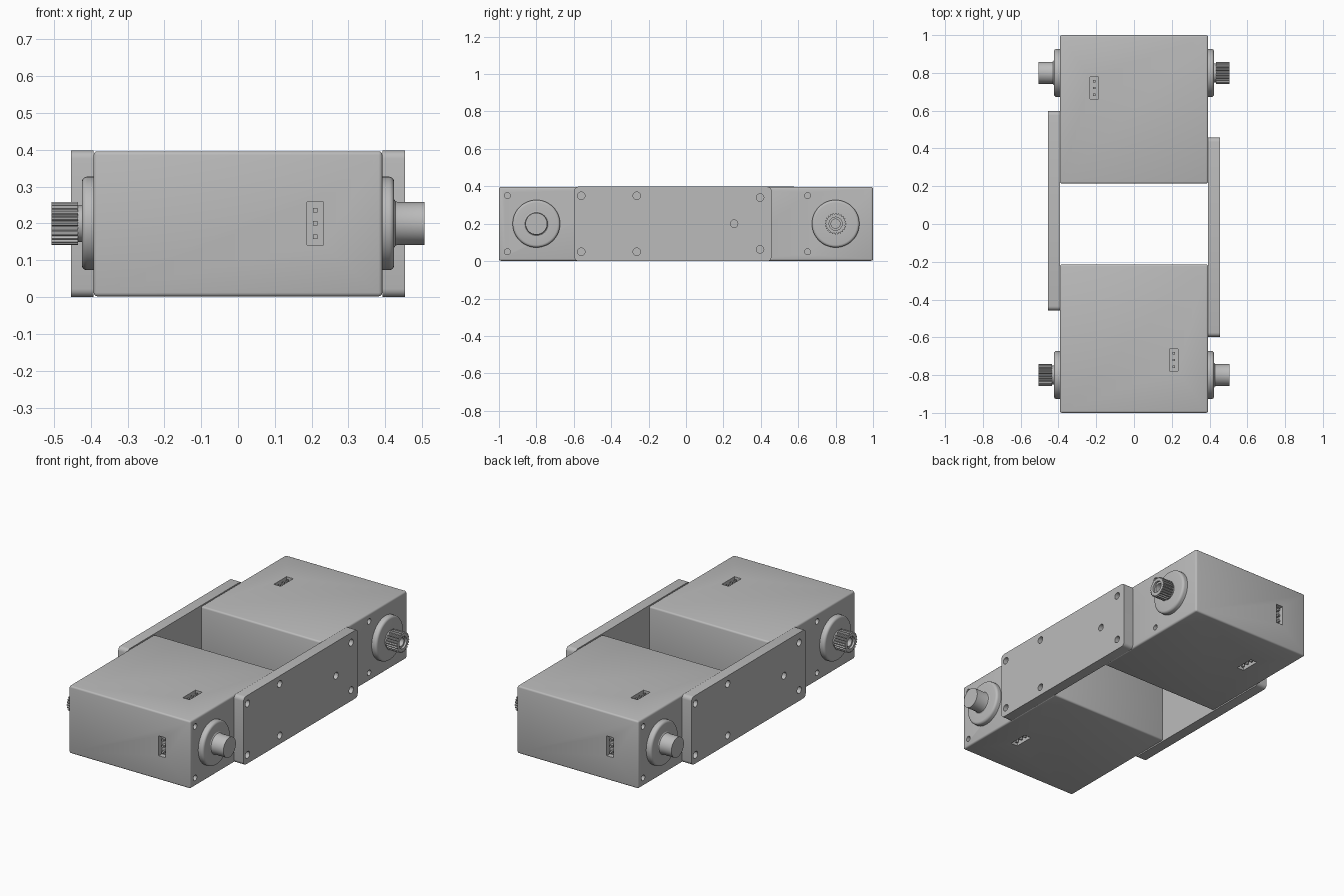
import bpy, bmesh, math
from mathutils import Matrix, Vector

if "Cube" in bpy.data.objects:
    bpy.data.objects.remove(bpy.data.objects["Cube"], do_unlink=True)

grey = bpy.data.materials.new("plain grey")
grey.use_nodes = True
grey.diffuse_color = (0.5, 0.5, 0.5, 1)
grey.node_tree.nodes["Principled BSDF"].inputs["Base Color"].default_value = (0.5, 0.5, 0.5, 1)

AXLE_Y, MID_Z = -0.8, 0.2
SOCKET_X, SOCKET_Y = 0.21, -0.72


def make(name, bm):
    mesh = bpy.data.meshes.new(name)
    bmesh.ops.recalc_face_normals(bm, faces=bm.faces)
    bm.to_mesh(mesh)
    bm.free()
    mesh.materials.append(grey)
    ob = bpy.data.objects.new(name, mesh)
    bpy.context.collection.objects.link(ob)
    return ob


def select(ob):
    bpy.ops.object.select_all(action='DESELECT')
    ob.select_set(True)
    bpy.context.view_layer.objects.active = ob


def add_box(bm, lo, hi):
    lo, hi = Vector(lo), Vector(hi)
    m = Matrix.Translation((lo + hi) / 2) @ Matrix.Diagonal((*(hi - lo), 1))
    return bmesh.ops.create_cube(bm, size=1, matrix=m)["verts"]


def add_hole(bm, x, y, z, radius, depth):
    m = Matrix.Translation((x, y, z)) @ Matrix.Rotation(math.pi / 2, 4, 'Y')
    bmesh.ops.create_cone(bm, cap_ends=True, segments=20, radius1=radius,
                          radius2=radius, depth=depth * 2, matrix=m)


def carve(ob, cutter_bm):
    cutter = make("cutter", cutter_bm)
    cutter.hide_render = True
    mod = ob.modifiers.new("carve", 'BOOLEAN')
    mod.operation, mod.solver, mod.object = 'DIFFERENCE', 'EXACT', cutter
    select(ob)
    bpy.ops.object.modifier_apply(modifier=mod.name)
    bpy.data.objects.remove(cutter, do_unlink=True)


def lathe(bm, profile, segments=48):
    """Spin (x, radius) points around the axle line."""
    verts = [bm.verts.new((x, AXLE_Y + r, MID_Z)) for x, r in profile]
    edges = [bm.edges.new(pair) for pair in zip(verts, verts[1:])]
    bmesh.ops.spin(bm, geom=verts + edges, cent=(0, AXLE_Y, MID_Z), axis=(1, 0, 0),
                   angle=math.tau, steps=segments)
    bmesh.ops.remove_doubles(bm, verts=bm.verts, dist=0.0001)


def boss_profile(side):
    arc = [(0.41 + 0.014 * math.sin(a), 0.113 + 0.014 * math.cos(a))
           for a in (math.radians(d) for d in range(0, 91, 18))]
    return [(side * x, r) for x, r in [(0.38, 0.127)] + arc]


def build_half(end, turn):
    parts = []

    # Motor housing with sockets and screw holes
    bm = bmesh.new()
    add_box(bm, (-0.392, -1, 0.002), (0.392, -0.214, 0.396))
    bmesh.ops.bevel(bm, geom=bm.edges[:], offset=0.01, segments=3, profile=0.5, affect='EDGES')
    housing = make(end + "_housing", bm)
    cut = bmesh.new()
    add_box(cut, (SOCKET_X - 0.022, -1.1, MID_Z - 0.058), (SOCKET_X + 0.022, -0.97, MID_Z + 0.058))
    for lo, hi in ((-0.1, 0.032), (0.366, 0.5)):
        add_box(cut, (SOCKET_X - 0.022, SOCKET_Y - 0.058, lo), (SOCKET_X + 0.022, SOCKET_Y + 0.058, hi))
    for z in (0.05, 0.35):
        add_hole(cut, 0.392, -0.955, z, 0.016, 0.03)
        add_hole(cut, -0.392, -0.65, z, 0.016, 0.03)
    carve(housing, cut)
    parts.append(housing)

    # Connector pins
    bm = bmesh.new()
    p = 0.006
    for step in (-0.036, 0, 0.036):
        z, y = MID_Z + step, SOCKET_Y + step
        add_box(bm, (SOCKET_X - p, -0.995, z - p), (SOCKET_X + p, -0.96, z + p))
        for lo, hi in ((0.007, 0.04), (0.36, 0.391)):
            add_box(bm, (SOCKET_X - p, y - p, lo), (SOCKET_X + p, y + p, hi))
    parts.append(make(end + "_connector_pins", bm))

    # Plain axle on its round boss
    bm = bmesh.new()
    lathe(bm, boss_profile(1) + [(0.424, 0.066), (0.428, 0.06), (0.435, 0.058), (0.506, 0.058), (0.506, 0)])
    parts.append(make(end + "_plain_axle", bm))

    # Drive boss and neck
    bm = bmesh.new()
    lathe(bm, boss_profile(-1) + [(-0.424, 0.05), (-0.44, 0.05)])
    parts.append(make(end + "_drive_boss", bm))

    # Toothed drive shaft with a stepped centre hole
    bm = bmesh.new()
    teeth, rings = 24, []
    for x, scale in ((-0.434, 0), (-0.434, 1), (-0.506, 1), (-0.506, 0.6),
                     (-0.494, 0.6), (-0.494, 0.42), (-0.46, 0.42), (-0.46, 0)):
        ring = []
        for i in range(teeth * 4):
            r = scale * (0.058 if i % 4 < 2 or scale < 1 else 0.051)
            a = math.tau * i / (teeth * 4)
            ring.append(bm.verts.new((x, AXLE_Y + r * math.cos(a), MID_Z + r * math.sin(a))))
        rings.append(ring)
    for a, b in zip(rings, rings[1:]):
        for i in range(len(a)):
            j = (i + 1) % len(a)
            bm.faces.new((a[i], a[j], b[j], b[i]))
    bmesh.ops.remove_doubles(bm, verts=bm.verts, dist=0.0001)
    parts.append(make(end + "_toothed_shaft", bm))

    # Side plate joining both housings
    bm = bmesh.new()
    add_box(bm, (0.392, -0.597, 0), (0.454, 0.457, 0.398))
    corners = [e for e in bm.edges if abs(e.verts[0].co.x - e.verts[1].co.x) > 0.01]
    bmesh.ops.bevel(bm, geom=corners, offset=0.022, segments=4, profile=0.5, affect='EDGES')
    plate = make(end + "_side_plate", bm)
    cut = bmesh.new()
    for y, z in ((-0.56, 0.05), (-0.56, 0.35), (-0.263, 0.05), (-0.263, 0.35),
                 (0.257, 0.2), (0.396, 0.063), (0.396, 0.34)):
        add_hole(cut, 0.454, y, z, 0.02, 0.05)
    carve(plate, cut)
    parts.append(plate)

    for ob in parts:
        ob.data.transform(Matrix.Rotation(turn, 4, 'Z'))
        select(ob)
        bpy.ops.object.shade_smooth_by_angle(angle=math.radians(30))


build_half("front", 0)
build_half("back", math.pi)
